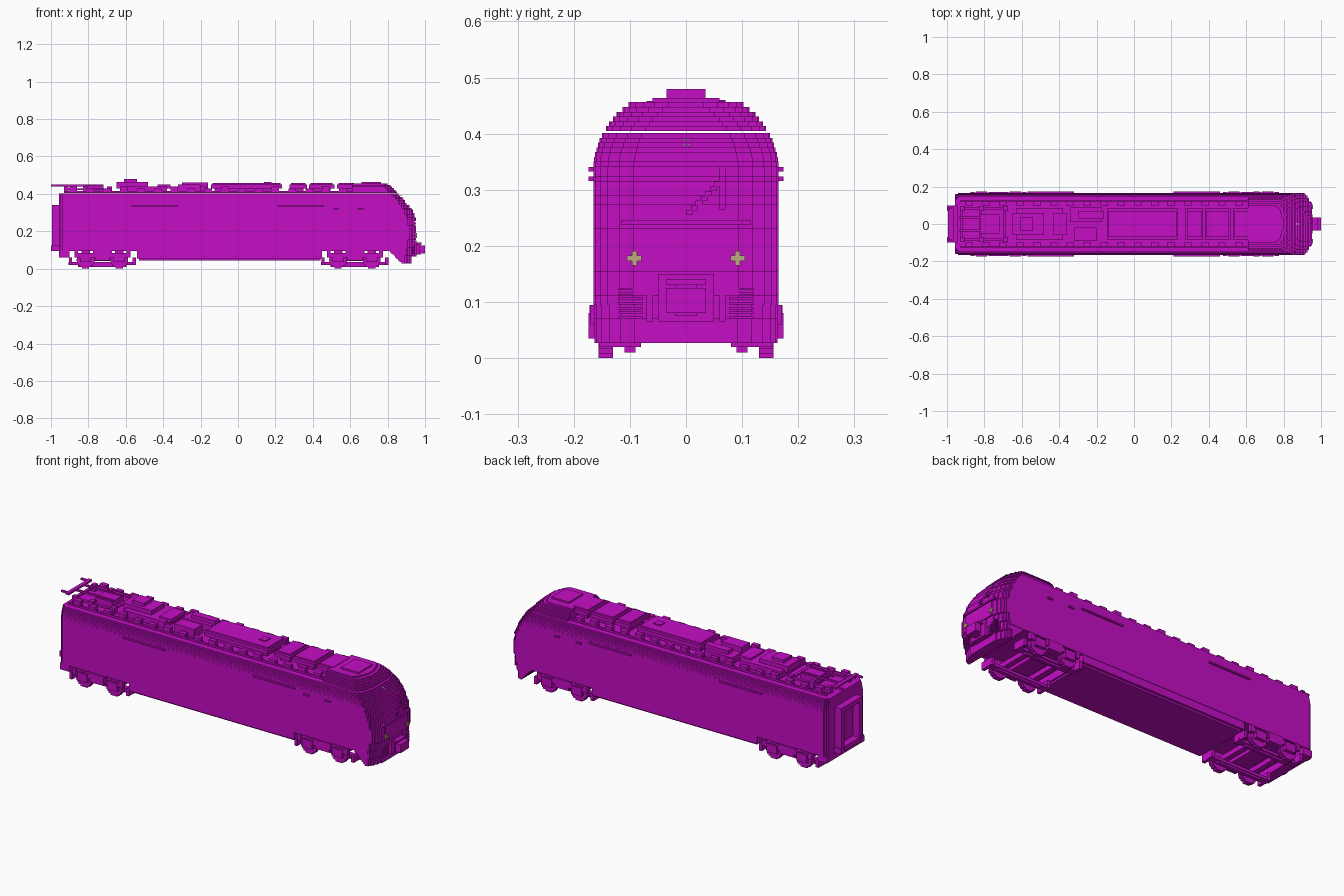
import bpy, bmesh, math

STEP = .0085   # height of one terrace on all stepped surfaces
SIDE = .165    # half width of the body
TAIL = -.957   # rear wall
FLOOR = .095   # underside of the main body
DECK = .405    # flat roof
LID = .43      # underside of the raised roof covers
TOP = .45      # upper side of the raised roof covers
CAB = .61      # start of the cab roof

default_cube = bpy.data.objects.get("Cube")
if default_cube:
    bpy.data.objects.remove(default_cube, do_unlink=True)


def make_material(name, red, green, blue):
    mat = bpy.data.materials.new(name)
    mat.use_nodes = True
    colour = (red, green, blue, 1)
    mat.diffuse_color = colour
    shader = next(n for n in mat.node_tree.nodes if n.type == 'BSDF_PRINCIPLED')
    shader.inputs["Base Color"].default_value = colour
    return mat


magenta = make_material("magenta paint", .56, .004, .56)
beige = make_material("beige lamp", .52, .42, .22)
white = make_material("pale lamp", .85, .85, .85)


class Part:
    """Collects boxes and slabs into one named object."""

    def __init__(self, name, paint=magenta):
        self.name, self.paint, self.mesh = name, paint, bmesh.new()

    def box(self, back, front, right, left, bottom, top):
        for vert in bmesh.ops.create_cube(self.mesh, size=1)["verts"]:
            vert.co = (back if vert.co.x < 0 else front,
                       right if vert.co.y < 0 else left,
                       bottom if vert.co.z < 0 else top)

    def pair(self, back, front, inner, outer, bottom, top):
        self.box(back, front, inner, outer, bottom, top)
        self.box(back, front, -outer, -inner, bottom, top)

    def mid(self, back, front, half, bottom, top):
        self.box(back, front, -half, half, bottom, top)

    def slab(self, rear, front, half, bottom, rear_cuts):
        """Terrace with stepped corners at the nose and the tail."""
        outline, previous, cuts = [], 0, 5
        for back in range(cuts + 1):
            width = half - STEP * (cuts - back) ** 2 / 3
            x = front - back * STEP
            outline += [(x, previous), (x, width)]
            previous = width
        for back in range(rear_cuts, 0, -1):
            width = half - STEP * (rear_cuts - back)
            x = rear + back * STEP
            outline += [(x, width), (x, width - STEP)]
        outline.append((rear, half - rear_cuts * STEP))
        outline = outline[1:]
        outline += [(x, -y) for x, y in reversed(outline)]
        base = self.mesh.faces.new([self.mesh.verts.new((x, y, bottom)) for x, y in outline])
        extruded = bmesh.ops.extrude_face_region(self.mesh, geom=[base])["geom"]
        for item in extruded:
            if isinstance(item, bmesh.types.BMVert):
                item.co.z = bottom + STEP

    def finish(self):
        bmesh.ops.recalc_face_normals(self.mesh, faces=self.mesh.faces)
        data = bpy.data.meshes.new(self.name)
        self.mesh.to_mesh(data)
        self.mesh.free()
        data.materials.append(self.paint)
        bpy.context.collection.objects.link(bpy.data.objects.new(self.name, data))


def half_width(z):
    """Straight wall, then an elliptical roof."""
    return SIDE * math.sqrt(1 - (max(z - .33, 0) / .15) ** 2)


def nose(z):
    """Undercut chin, upright middle and curved forehead, in whole steps."""
    x = .95 - 2.4 * max(z - .2, 0) ** 2 - .2 * max(.16 - z, 0)
    return round(x / STEP) * STEP


def terraces(bottom, top):
    return [bottom + i * STEP for i in range(round((top - bottom) / STEP))]


# Body shell and cab roof
shell = Part("body_shell")
for z in terraces(FLOOR, DECK):
    shell.slab(TAIL, nose(z), half_width(z), z, rear_cuts=2)
shell.finish()
dome = Part("cab_roof")
for z in terraces(DECK, .46):
    dome.slab(CAB, nose(z), half_width(z), z, rear_cuts=0)
dome.finish()

# Skirts between, behind and ahead of the bogies
skirt = Part("lower_skirts")
skirt.mid(-.54, .45, SIDE - STEP / 4, .055, FLOOR)
skirt.mid(-.53, .44, .15, .045, .06)
skirt.mid(TAIL, -.9, .16, .06, FLOOR)
for z in terraces(.027, FLOOR):
    skirt.slab(.9 - z, nose(z), SIDE - STEP / 4, z, rear_cuts=0)
skirt.finish()

# Trim plates along the side
trim = Part("side_trim")
for start in (-.57, .21):
    trim.pair(start, start + .25, .15, SIDE + STEP, .333, .341)
for start in (.51, .64):
    trim.pair(start, start + .03, .15, SIDE + STEP, .316, .324)
trim.finish()

# Bogies with stepped wheels, axles, frames and bearing boxes
for name, centre in (("rear_bogie", -.725), ("front_bogie", .625)):
    bogie = Part(name)
    radius = FLOOR / 2
    for axle in (centre - .09, centre + .09):
        for z in terraces(0, FLOOR):
            reach = math.sqrt(radius ** 2 - (z + STEP / 2 - radius) ** 2)
            bogie.pair(axle - reach, axle + reach, .13, .156, z, z + STEP)
        bogie.mid(axle - .015, axle + .015, .14, .034, .06)
        bogie.pair(axle - .03, axle + .03, .15, SIDE + STEP, .035, .08)
        for spring in (axle - .05, axle + .05):
            bogie.pair(spring - .01, spring + .01, .15, .17, .06, FLOOR)
    bogie.pair(centre - .14, centre + .14, .135, .168, .06, .085)
    bogie.pair(centre - .18, centre + .18, .085, .118, .02, .035)
    bogie.pair(centre - .13, centre + .13, .09, .11, .01, .02)
    for end in (centre - .17, centre + .17):
        bogie.pair(end - STEP, end + STEP, .08, .155, .02, .06)
    bogie.pair(centre - .04, centre + .04, .14, .172, .045, FLOOR)
    bogie.mid(centre - .05, centre + .05, .14, .04, FLOOR)
    bogie.finish()

# Open gangway frame and buffers on the rear wall
gangway = Part("gangway_frame")
gangway.pair(-.995, TAIL, .064, .09, .1, .34)
for bottom in (.1, .315):
    gangway.mid(-.995, TAIL, .064, bottom, bottom + .025)
gangway.finish()
buffers = Part("rear_buffers")
buffers.pair(-1, TAIL, .07, .1, FLOOR, .125)
buffers.finish()

# Coupler and slatted grilles on the front
coupler = Part("front_coupler")
coupler.mid(.9, .955, .05, .065, .15)
coupler.mid(.95, .975, .02, .075, .13)
coupler.mid(.97, 1, .036, .08, .125)
coupler.mid(.95, .98, .036, .13, .14)
coupler.finish()
grilles = Part("front_grilles")
for z in terraces(.07, .13):
    grilles.pair(.9, .945, .077, .12, z, z + STEP / 2)
grilles.pair(.9, .945, .06, .07, .065, .13)
grilles.finish()

# Windscreen sill and wiper following the stepped nose
sill = Part("windscreen_sill")
sill.mid(.9, nose(.24) + STEP, .115, .237, .246)
sill.finish()
wiper = Part("wiper")
for z in terraces(.265, .34):
    wiper.box(nose(z) - STEP, nose(z) + STEP, .06, .07, z, z + STEP)
for i, z in enumerate(terraces(.255, .315)):
    wiper.box(nose(z) - STEP, nose(z) + STEP, i * STEP, (i + 1.5) * STEP, z, z + STEP)
wiper.finish()

# Cross shaped headlights and pale marker lamp
lamps = Part("headlights", beige)
lamp_y, lamp_z, arm, thick = .092, .178, .013, .0045
face = nose(lamp_z)
for wide, tall in ((arm, thick), (thick, arm)):
    lamps.pair(face - STEP / 2, face + STEP / 2, lamp_y - wide, lamp_y + wide,
               lamp_z - tall, lamp_z + tall)
lamps.finish()
marker = Part("marker_lamp", white)
for z in (.379, .388):
    marker.pair(nose(z), nose(z) + STEP, .002, .006, z, z + STEP / 3)
marker.finish()

# Rails with posts along both roof edges
rails = Part("roof_rails")
rails.pair(-.93, CAB, .118, .126, DECK, .415)
for i in range(17):
    post = i * .09 - .9
    rails.pair(post, post + .04, .1, .124, DECK, LID if i % 3 else LID + STEP)
rails.finish()

# Long roof box and hatches on low plinths
covers = Part("roof_covers")
for back, front in ((-.145, .235), (.275, .37), (.38, .515), (.53, .63)):
    covers.mid(back + .02, front - .02, .06, DECK, LID)
    covers.mid(back, front, .085, LID, TOP)
    covers.mid(back + STEP, front - STEP, .07, TOP, TOP + STEP)
covers.mid(.66, .765, .06, TOP, .464)
covers.mid(.14, .18, .02, TOP, .464)
covers.finish()

# Cabinets and insulators behind the roof box
machinery = Part("roof_machinery")
machinery.mid(-.61, -.54, .035, TOP, .48)
machinery.mid(-.65, -.48, .055, LID, .463)
machinery.mid(-.63, -.38, .085, DECK, .44)
machinery.mid(-.43, -.36, .06, LID, TOP)
machinery.box(-.34, -.17, .01, .09, DECK, .44)
machinery.box(-.32, -.2, -.09, -.02, DECK, TOP)
machinery.box(-.3, -.16, .03, .07, LID, .46)
machinery.finish()

# Folded current collector at the rear
collector = Part("current_collector")
collector.pair(-.93, -.69, .075, .09, .42, LID)
for bar in (-.93, -.83, -.7):
    collector.mid(bar, bar + .015, .09, .42, LID)
    collector.pair(bar, bar + .025, .07, FLOOR, DECK, .44)
collector.mid(-.82, -.72, .05, DECK, .445)
collector.pair(-.96, -.72, .03, .04, .44, TOP)
collector.mid(-.965, -.945, .1, .44, TOP)
collector.pair(-1, -.95, .08, .09, .44, TOP)
collector.finish()
